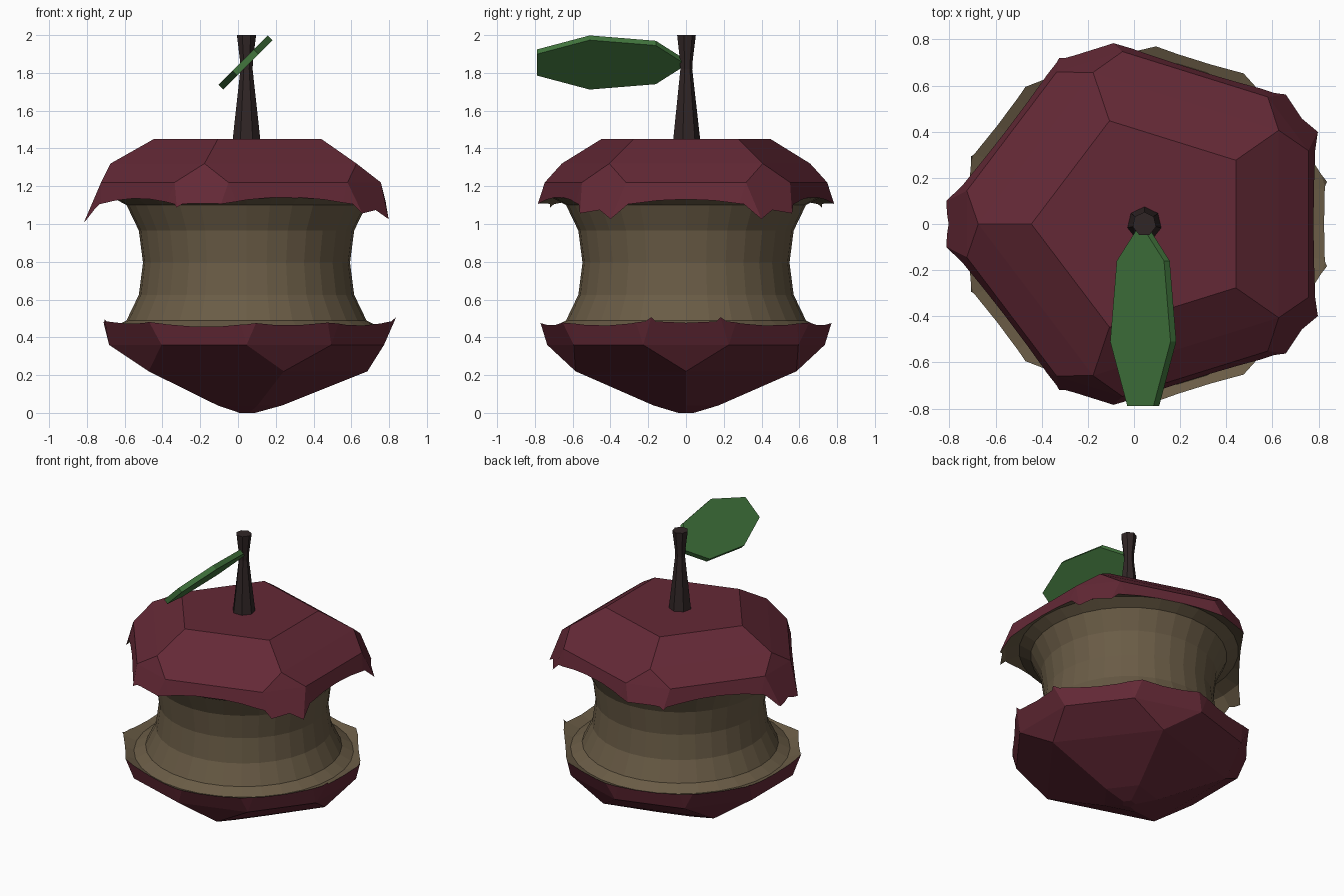
import bpy, bmesh, math
from mathutils import Matrix

if "Cube" in bpy.data.objects:
    bpy.data.objects.remove(bpy.data.objects["Cube"])

CX = 0.045  # axis of the fruit


def material(name, rgb):
    m = bpy.data.materials.new(name)
    m.use_nodes = True
    m.diffuse_color = (*rgb, 1)
    bsdf = next(n for n in m.node_tree.nodes if n.type == 'BSDF_PRINCIPLED')
    bsdf.inputs["Base Color"].default_value = (*rgb, 1)
    bsdf.inputs["Roughness"].default_value = 0.8
    return m


skin = material("dark red skin", (0.127, 0.022, 0.037))
flesh = material("brown flesh", (0.144, 0.107, 0.061))
green = material("leaf green", (0.054, 0.181, 0.047))
bark = material("dark bark", (0.030, 0.019, 0.019))


def finish(name, bm, mats, index=0):
    bmesh.ops.recalc_face_normals(bm, faces=bm.faces)
    for f in bm.faces:
        f.material_index = index
    me = bpy.data.meshes.new(name)
    bm.to_mesh(me)
    bm.free()
    for m in mats:
        me.materials.append(m)
    ob = bpy.data.objects.new(name, me)
    bpy.context.collection.objects.link(ob)
    return ob


def lathe(bm, profile, sides, start=0.0, closed=False):
    """Rings of (radius, z) around the axis, capped or joined into a loop."""
    rings = []
    for r, z in profile:
        angles = [start + math.tau * i / sides for i in range(sides)]
        rings.append([bm.verts.new((CX + r * math.cos(a), r * math.sin(a), z)) for a in angles])
    pairs = list(zip(rings, rings[1:]))
    if closed:
        pairs.append((rings[-1], rings[0]))
    else:
        bm.faces.new(rings[0])
        bm.faces.new(rings[-1])
    for a, b in pairs:
        for i in range(sides):
            j = (i + 1) % sides
            bm.faces.new((a[i], a[j], b[j], b[i]))


# Fruit body: hull of five-fold rings; (axis angle, radius, half width, z)
bm = bmesh.new()
rings = [
    (36, 0.49, 0, 1.45), (36, 0.72, 0, 1.32),
    (36, 0.77, 0.15, 1.22), (36, 0.877, 0.093, 0.97),
    (0, 0.855, 0.146, 0.65), (0, 0.728, 0.236, 0.36),
    (0, 0.64, 0, 0.22), (0, 0.19, 0, 0.04), (0, 0.045, 0, 0),
]
for angle, r, half, z in rings:
    for k in range(5):
        turn = Matrix.Rotation(math.radians(angle + 72 * k), 3, 'Z')
        for s in ((-1, 1) if half else (0,)):
            p = turn @ Matrix.Translation((r, s * half, z)).translation
            bm.verts.new((CX + p.x, p.y * 0.96, p.z))
hull = bmesh.ops.convex_hull(bm, input=bm.verts)
bmesh.ops.delete(bm, geom=hull["geom_interior"], context='VERTS')
body = finish("eaten_fruit", bm, [skin, flesh])

# Ring-shaped bite, mirrored about the waist
waist = 0.795
half = [(0.57, 0.17), (0.635, 0.305), (0.71, 0.345), (0.80, 0.31), (0.86, 0.225)]
profile = ([(0.548, waist)] + [(r, waist + h) for r, h in half] + [(1.1, waist)]
           + [(r, waist - h) for r, h in reversed(half)])
bm = bmesh.new()
lathe(bm, profile, 32, closed=True)
bite = finish("bite_cutter", bm, [skin, flesh], 1)
bite.hide_render = True

mod = body.modifiers.new("bite", 'BOOLEAN')
mod.operation = 'DIFFERENCE'
mod.solver = 'EXACT'
mod.object = bite
bpy.context.view_layer.objects.active = body
bpy.ops.object.modifier_apply(modifier=mod.name)
bpy.data.objects.remove(bite)

# Stem, pinched below its tip
bm = bmesh.new()
lathe(bm, [(0.077, 1.43), (0.033, 1.82), (0.036, 1.87), (0.052, 2.0)], 7, math.pi / 2)
finish("stem", bm, [bark])

# Leaf: flat outline (half width, y), thickened and tilted on its long axis
bm = bmesh.new()
side = [(0.015, -0.015), (0.145, -0.16), (0.185, -0.51), (0.08, -0.79)]
outline = side + [(-w, y) for w, y in reversed(side)]
face = bm.faces.new([bm.verts.new((w, y, -0.0175)) for w, y in outline])
top = bmesh.ops.extrude_face_region(bm, geom=[face])
moved = [v for v in top["geom"] if isinstance(v, bmesh.types.BMVert)]
bmesh.ops.translate(bm, vec=(0, 0, 0.035), verts=moved)
tilt = Matrix.Translation((0.04, 0, 1.855)) @ Matrix.Rotation(math.radians(-45), 4, 'Y')
bmesh.ops.transform(bm, matrix=tilt, verts=bm.verts)
finish("leaf", bm, [green])
